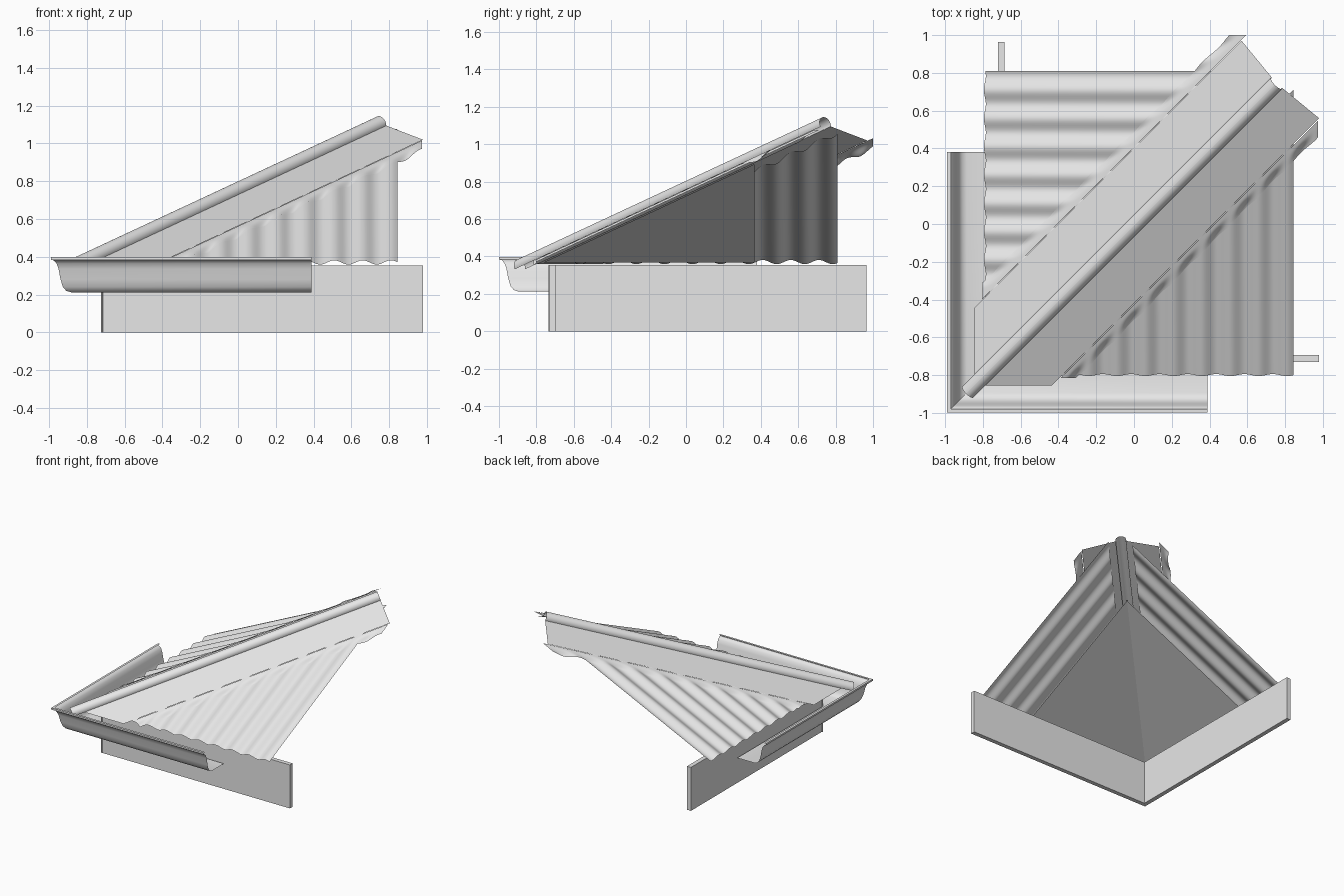
import bpy, bmesh, math
from mathutils import Vector

if "Cube" in bpy.data.objects:
    bpy.data.objects.remove(bpy.data.objects["Cube"])

metal = bpy.data.materials.new("light_grey")
metal.use_nodes = True
grey = (0.8, 0.8, 0.8, 1)
metal.diffuse_color = grey
metal.node_tree.nodes["Principled BSDF"].inputs["Base Color"].default_value = grey

SLOPE = 0.466                       # roof pitch
PITCH = math.atan(SLOPE)
EAVE, EAVE_Z = -0.795, 0.37
PERIOD, AMP = 0.15, 0.0125          # corrugation
CAP_H = 0.016                       # cap height above the mean sheet plane
WING, FLANGE = 0.41, 0.09
HIP_TOP = 0.75


def slope_point(x, y, h):
    """Point at height h square to the front roof plane."""
    return Vector((x, y - h * math.sin(PITCH),
                   EAVE_Z + SLOPE * (y - EAVE) + h * math.cos(PITCH)))


def grid(rows):
    """Quad surface through equal-length rows of points."""
    bm = bmesh.new()
    vs = [[bm.verts.new(p) for p in row] for row in rows]
    for a, b in zip(vs, vs[1:]):
        for i in range(len(a) - 1):
            bm.faces.new((a[i], a[i + 1], b[i + 1], b[i]))
    return bm


def cut(bm, point, normal):
    """Remove everything on the positive side of a plane."""
    geom = bm.verts[:] + bm.edges[:] + bm.faces[:]
    bmesh.ops.bisect_plane(bm, geom=geom, plane_co=point, plane_no=normal, clear_outer=True)


def finish(name, bm, left, smooth=True):
    """Place a part on the front, or mirror it across the hip to the left."""
    for v in bm.verts:
        x, y, z = v.co
        if left:
            x, y = y, x
        v.co = (x + 0.005, y - 0.005, z)
    if left:
        bmesh.ops.reverse_faces(bm, faces=bm.faces[:])
    mesh = bpy.data.meshes.new(name)
    bm.to_mesh(mesh)
    bm.free()
    mesh.materials.append(metal)
    obj = bpy.data.objects.new(name, mesh)
    bpy.context.collection.objects.link(obj)
    if smooth:
        bpy.ops.object.select_all(action='DESELECT')
        obj.select_set(True)
        bpy.context.view_layer.objects.active = obj
        bpy.ops.object.shade_smooth_by_angle(angle=math.radians(40))


def steps(a, b, n):
    return [a + (b - a) * i / n for i in range(n + 1)]


# Frame square to the hip line
along = Vector((1, 1, SLOPE)).normalized()
across = Vector((1, -1, 0)).normalized()
up = across.cross(along)
wing_dir = Vector((1 + SLOPE ** 2, -1, -SLOPE)).normalized()


def hip(b):
    return slope_point(b, b, 0) + Vector((0, 0, CAP_H))


def build_side(label, left, crest, sheet_end, fascia_end, flange_end):
    def wave(x):
        return AMP * math.cos(math.tau * (x - crest) / PERIOD)

    # Corrugated roof sheet, trimmed short of the hip
    xs = steps(-0.85, sheet_end, 150)
    bm = grid([[slope_point(x, y, wave(x)) for x in xs] for y in (EAVE, 0.9)])
    cut(bm, (0.125, 0, 0), (-1, 1, 0))
    finish(label + "_corrugated_sheet", bm, left)

    # Flat deck beneath the sheet
    bm = bmesh.new()
    corners = [(-0.76, -0.76), (0.37, -0.76), (0.37, 0.37)]
    bm.faces.new([bm.verts.new(slope_point(x, y, -0.022)) for x, y in corners])
    finish(label + "_deck", bm, left, smooth=False)

    # Half of the rounded hip roll
    arc = [across * (0.041 * math.sin(a)) + up * (0.041 * math.cos(a))
           for a in steps(math.radians(108), 0, 10)]
    bm = grid([[hip(b) + p for b in (-0.885, HIP_TOP)] for p in arc])
    finish(label + "_hip_roll", bm, left)

    # Flat wing of the hip cap, trimmed level at the eave
    reach = WING / (math.sqrt(2) * wing_dir.dot(across))
    bm = grid([[hip(b) + wing_dir * r for b in (-1.2, HIP_TOP)]
               for r in (reach, 0.039)])
    cut(bm, (0, -0.85, 0), (0, -1, 0))
    finish(label + "_cap_wing", bm, left, smooth=False)

    # Flange dressed down into the corrugations
    xs = steps(-0.46, flange_end, 140)
    rows = []
    for t in steps(1, 0, 8):
        s = max(0, (t - 0.25) / 0.75)
        ease = s * s * (3 - 2 * s)
        rows.append([slope_point(x, x - WING - FLANGE * t,
                                 CAP_H * (1 - ease) + (wave(x) + 0.003) * ease)
                     for x in xs])
    bm = grid(rows)
    cut(bm, (0, -0.81, 0), (0, -1, 0))
    finish(label + "_cap_flange", bm, left)

    # Gutter with a curved front wall, mitred at the corner
    profile = [(0.735, 0.212), (0.89, 0.212), (0.915, 0.22),
               (0.932, 0.24), (0.945, 0.28), (0.955, 0.335), (0.966, 0.365),
               (0.98, 0.38), (0.994, 0.384), (0.994, 0.398), (0.975, 0.398)]
    bm = grid([[(-d, -d, z), (0.385, -d, z)] for d, z in profile])
    finish(label + "_gutter", bm, left)

    # Fascia board, mitred at the corner
    bm = bmesh.new()
    plan = [(-0.73, -0.725), (fascia_end, -0.725), (fascia_end, -0.69), (-0.695, -0.69)]
    face = bm.faces.new([bm.verts.new((x, y, 0)) for x, y in plan])
    top = bmesh.ops.extrude_face_region(bm, geom=[face])["geom"]
    for v in top:
        if isinstance(v, bmesh.types.BMVert):
            v.co.z = 0.355
    bmesh.ops.recalc_face_normals(bm, faces=bm.faces[:])
    finish(label + "_fascia", bm, left, smooth=False)


build_side("front", False, 0.655, 0.84, 0.975, 0.97)
build_side("left", True, 0.715, 0.815, 0.97, 1.005)
